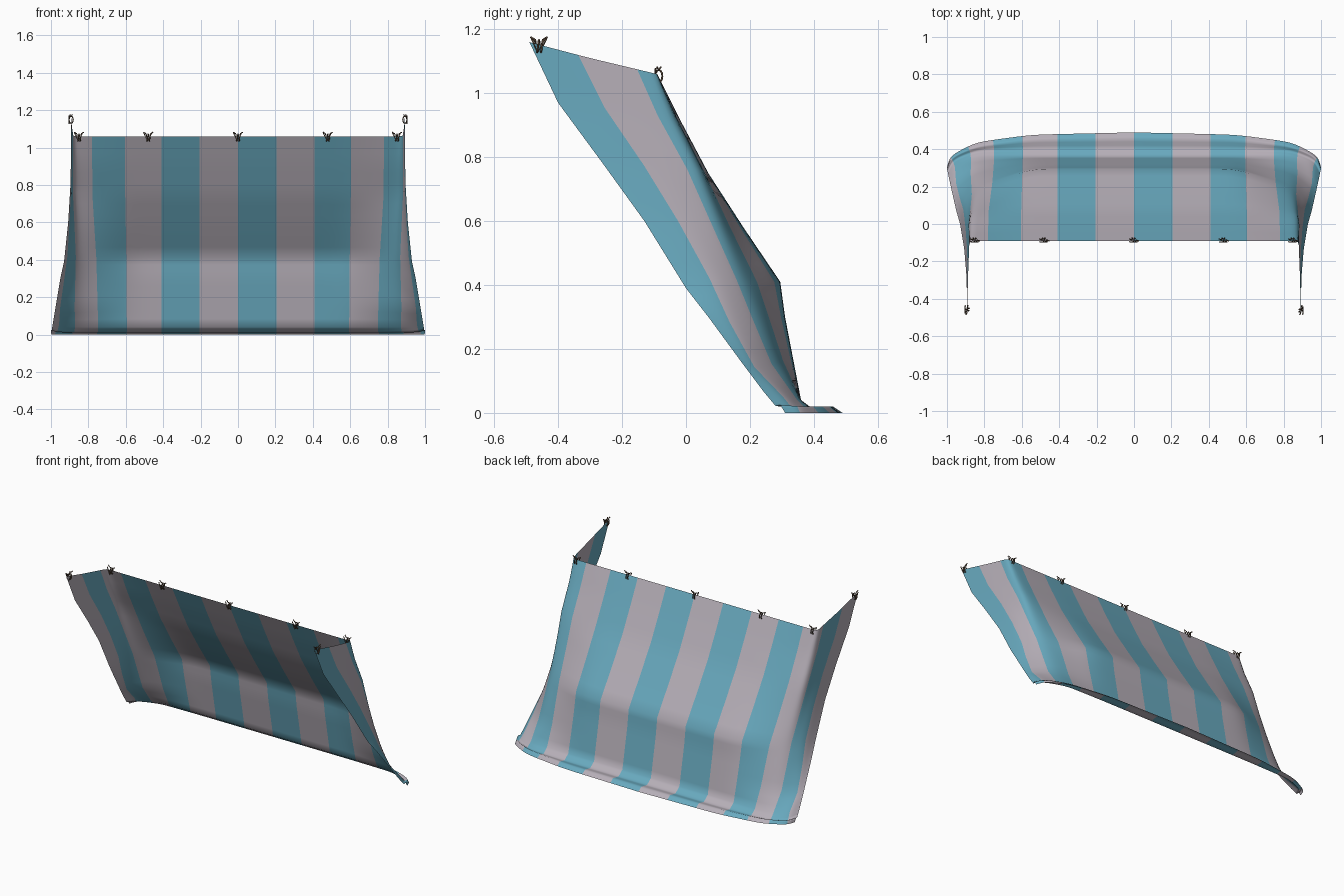
import bpy, bmesh, math
from mathutils import Vector

if "Cube" in bpy.data.objects:
    bpy.data.objects.remove(bpy.data.objects["Cube"])


def material(name, rgb):
    m = bpy.data.materials.new(name)
    m.diffuse_color = (*rgb, 1)
    m.use_nodes = True
    m.node_tree.nodes["Principled BSDF"].inputs["Base Color"].default_value = m.diffuse_color
    return m


teal = material("teal cloth", (0.14, 0.40, 0.52))
grey = material("pale grey cloth", (0.47, 0.43, 0.48))
brown = material("brown cord", (0.13, 0.085, 0.055))

# Profile rows, top to hem: middle (y, z), corner, side middle, front edge (x, y, z)
ROWS = [
    ((-.09, 1.06), (.88, -.09, 1.06), (.888, -.30, 1.11), (.892, -.49, 1.16)),
    ((-.02, .92), (.88, -.03, .92), (.889, -.22, .95), (.892, -.40, .97)),
    ((.07, .75), (.88, .05, .76), (.892, -.10, .77), (.897, -.26, .78)),
    ((.18, .58), (.865, .12, .58), (.90, .00, .60), (.908, -.13, .60)),
    ((.295, .41), (.85, .19, .41), (.91, .09, .43), (.93, .00, .39)),
    ((.31, .30), (.845, .24, .29), (.93, .15, .28), (.95, .07, .30)),
    ((.335, .17), (.84, .29, .16), (.95, .22, .14), (.975, .18, .15)),
    ((.36, .04), (.835, .36, .04), (.955, .32, .045), (.988, .24, .07)),
    ((.40, .01), (.835, .395, .01), (.965, .345, .012), (.996, .28, .022)),
    ((.46, .02), (.84, .415, .02), (.975, .36, .02), (1.0, .295, .025)),
    ((.49, .0), (.845, .437, .0), (.98, .367, .0), (.998, .31, .0)),
]
KNOTS = [0, .55, .88, 1.10, 1.30]                        # position along the cloth
STRIPES = [0, .205, .41, .605, .78, .945, 1.14, 1.30]    # stripe edges
SUB, VSUB = 8, 3


def half_row(t):
    """Points of the right half of the cloth at row position t."""
    i = min(int(t), len(ROWS) - 2)
    f = t - i
    m, c, g, e = [Vector(a).lerp(Vector(b), f) for a, b in zip(ROWS[i], ROWS[i + 1])]
    ease = .12 * max(0, t - 7) / 3
    keys = [Vector((0, m[0], m[1])),
            Vector((.55, m[0] + (c.y - m[0]) * ease * 2, m[1])), c, g, e]
    pts = []
    for a, b in zip(STRIPES, STRIPES[1:]):
        for k in range(SUB):
            s = a + (b - a) * k / SUB
            j = max(q for q in range(4) if KNOTS[q] <= s)
            pts.append(keys[j].lerp(keys[j + 1], (s - KNOTS[j]) / (KNOTS[j + 1] - KNOTS[j])))
    pts.append(e)
    # round the corner, more towards the ground
    for _ in range(1 + int(min(t, 4) * 3)):
        pts = [pts[0]] + [(pts[q - 1] + pts[q] * 2 + pts[q + 1]) / 4
                          for q in range(1, len(pts) - 1)] + [pts[-1]]
    return pts


# Striped cloth
bm = bmesh.new()
grid = []
for r in range((len(ROWS) - 1) * VSUB + 1):
    pts = half_row(r / VSUB)
    full = [Vector((-p.x, p.y, p.z)) for p in reversed(pts[1:])] + pts
    grid.append([bm.verts.new(p) for p in full])
half = SUB * (len(STRIPES) - 1)
for upper, lower in zip(grid, grid[1:]):
    for k in range(2 * half):
        f = bm.faces.new((upper[k], lower[k], lower[k + 1], upper[k + 1]))
        f.material_index = ((k - half) // SUB) % 2       # alternating stripes
        f.smooth = True
bmesh.ops.reverse_faces(bm, faces=bm.faces[:])
mesh = bpy.data.meshes.new("striped_cloth")
bm.to_mesh(mesh)
bm.free()
mesh.materials.append(teal)
mesh.materials.append(grey)
bpy.context.collection.objects.link(bpy.data.objects.new("striped_cloth", mesh))


# Cord ties looped over the upper edge
def tie(pos, angle):
    cu = bpy.data.curves.new("cord_tie", 'CURVE')
    cu.dimensions = '3D'
    cu.bevel_depth = .003
    cu.bevel_resolution = 1
    cu.use_fill_caps = True
    loops = [Vector((-.012 + .024 * k / 24, .011 * math.sin(k * math.pi / 6),
                     -.004 + .019 * math.cos(k * math.pi / 6))) for k in range(25)]
    path = [Vector((-.026, .006, .024))] + loops + [Vector((.026, -.006, .024))]
    tails = [Vector((-.024, -.010, .020)), Vector((-.004, -.012, -.024)), Vector((.018, -.010, .018))]
    for line in (path, tails):
        sp = cu.splines.new('POLY')
        sp.points.add(len(line) - 1)
        for p, v in zip(sp.points, line):
            p.co = (*v, 1)
    cu.materials.append(brown)
    ob = bpy.data.objects.new("cord_tie", cu)
    bpy.context.collection.objects.link(ob)
    ob.location = pos
    ob.rotation_euler = (0, 0, angle)
    ob.select_set(True)
    bpy.context.view_layer.objects.active = ob


for x in (-.85, -.48, 0, .48, .85):
    tie((x, -.085, 1.058), 0)
for sx in (-1, 1):
    tie((sx * .892, -.46, 1.152), sx * math.pi / 2)
bpy.ops.object.convert(target='MESH')
